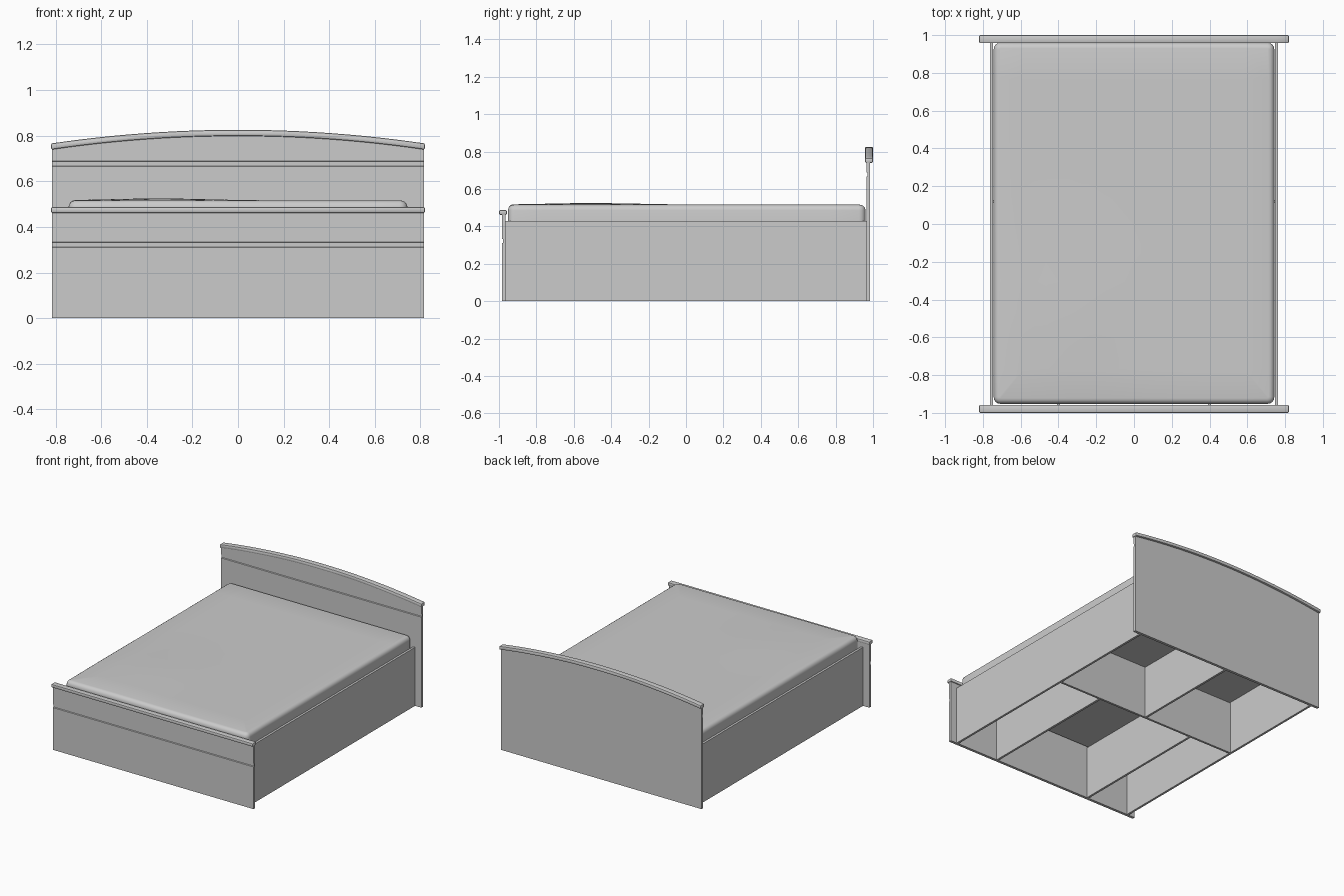
import bpy, bmesh, math

if "Cube" in bpy.data.objects:
    bpy.data.objects.remove(bpy.data.objects["Cube"])

grey = bpy.data.materials.new("light_grey")
grey.diffuse_color = (0.6, 0.6, 0.6, 1)
grey.use_nodes = True
grey.node_tree.nodes["Principled BSDF"].inputs["Base Color"].default_value = grey.diffuse_color


def finish(name, bm, bevel=0.0, segments=2, smooth=False):
    """Turn a bmesh into a named object, optionally with rounded edges."""
    bmesh.ops.recalc_face_normals(bm, faces=bm.faces)
    mesh = bpy.data.meshes.new(name)
    bm.to_mesh(mesh)
    bm.free()
    obj = bpy.data.objects.new(name, mesh)
    bpy.context.collection.objects.link(obj)
    mesh.materials.append(grey)
    bpy.ops.object.select_all(action='DESELECT')
    bpy.context.view_layer.objects.active = obj
    obj.select_set(True)
    if bevel:
        mod = obj.modifiers.new("round", 'BEVEL')
        mod.width, mod.segments = bevel, segments
        mod.limit_method, mod.angle_limit = 'ANGLE', math.radians(40)
        bpy.ops.object.modifier_apply(modifier=mod.name)
    if smooth:
        bpy.ops.object.shade_smooth_by_angle(angle=math.radians(35))
    return obj


def box(name, x0, x1, y0, y1, z0, z1, **kw):
    bm = bmesh.new()
    bmesh.ops.create_cube(bm, size=1)
    for v in bm.verts:
        v.co = ((x0 + x1) / 2 + v.co.x * (x1 - x0),
                (y0 + y1) / 2 + v.co.y * (y1 - y0),
                (z0 + z1) / 2 + v.co.z * (z1 - z0))
    return finish(name, bm, **kw)


def extrude_profile(name, points, axis, a, b, **kw):
    """Extrude a closed outline along x (points are y, z) or y (points are x, z)."""
    bm = bmesh.new()
    place = (lambda p, t: (t, p[0], p[1])) if axis == 'x' else (lambda p, t: (p[0], t, p[1]))
    face = bm.faces.new([bm.verts.new(place(p, a)) for p in points])
    ext = bmesh.ops.extrude_face_region(bm, geom=[face])
    shift = (b - a, 0, 0) if axis == 'x' else (0, b - a, 0)
    bmesh.ops.translate(bm, vec=shift,
                        verts=[g for g in ext['geom'] if isinstance(g, bmesh.types.BMVert)])
    return finish(name, bm, **kw)


W = 0.815        # half width of the end boards
SAG = 0.06       # rise of the headboard arch


def arch(x, z_mid):
    return z_mid - SAG * (x / 0.82) ** 2


# Footboard with a shallow groove across its outer face
extrude_profile("footboard", [
    (-0.985, 0), (-0.985, 0.31), (-0.979, 0.313), (-0.979, 0.332), (-0.985, 0.335),
    (-0.985, 0.465), (-0.965, 0.465), (-0.965, 0)], 'x', -W, W)
box("footboard_cap", -0.82, 0.82, -1.0, -0.957, 0.462, 0.487,
    bevel=0.007, segments=2, smooth=True)

# Headboard: grooved lower board and an arched upper panel
extrude_profile("headboard", [
    (0.965, 0), (0.965, 0.665), (0.971, 0.668), (0.971, 0.687), (0.965, 0.69),
    (0.985, 0.69), (0.985, 0)], 'x', -W, W)
N = 24
xs = [-W + 2 * W * i / N for i in range(N + 1)]
extrude_profile("headboard_arch_panel",
                [(-W, 0.69), (W, 0.69)] + [(x, arch(x, 0.805)) for x in reversed(xs)],
                'y', 0.965, 0.985)

# Curved cap rail over the headboard
xs = [-0.82 + 1.64 * i / N for i in range(N + 1)]
extrude_profile("headboard_cap",
                [(x, arch(x, 0.799)) for x in xs] +
                [(x, arch(x, 0.826)) for x in reversed(xs)],
                'y', 0.957, 1.0, bevel=0.007, segments=2, smooth=True)

# Side rails
for side, name in ((1, "right_rail"), (-1, "left_rail")):
    a, b = sorted((side * 0.747, side * 0.763))
    box(name, a, b, -0.966, 0.966, 0, 0.43)

# Dividers of the storage base
box("cross_divider", -0.748, 0.748, 0.112, 0.128, 0, 0.39)
box("rear_divider", -0.008, 0.008, 0.127, 0.966, 0, 0.39)
for side, name in ((1, "front_divider_right"), (-1, "front_divider_left")):
    box(name, side * 0.4 - 0.008, side * 0.4 + 0.008, -0.966, 0.113, 0, 0.39)

# Mattress: rounded slab with a slightly uneven top
bm = bmesh.new()
bmesh.ops.create_cube(bm, size=1)
for v in bm.verts:
    v.co = (v.co.x * 1.486, 0.004 + v.co.y * 1.912, 0.453 + v.co.z * 0.126)
upright = [e for e in bm.edges if abs(e.verts[0].co.z - e.verts[1].co.z) > 0.1]
bmesh.ops.bevel(bm, geom=upright, offset=0.035, segments=4, profile=0.5, affect='EDGES')
rim = [e for e in bm.edges if all(v.co.z > 0.5 for v in e.verts)]
bmesh.ops.bevel(bm, geom=rim, offset=0.03, segments=4, profile=0.5, affect='EDGES')
for i in range(1, 12):
    for n, size in (((1, 0, 0), 1.40), ((0, 1, 0), 1.84)):
        t = size * (i / 12 - 0.5)
        bmesh.ops.bisect_plane(bm, geom=bm.verts[:] + bm.edges[:] + bm.faces[:],
                               plane_co=(t * n[0], t * n[1], 0), plane_no=n)
for v in bm.verts:
    if v.co.z > 0.5:
        v.co.z += 0.009 * math.exp(-((v.co.x + 0.35) / 0.3) ** 2 - ((v.co.y + 0.5) / 0.35) ** 2)
finish("mattress", bm, smooth=True)
